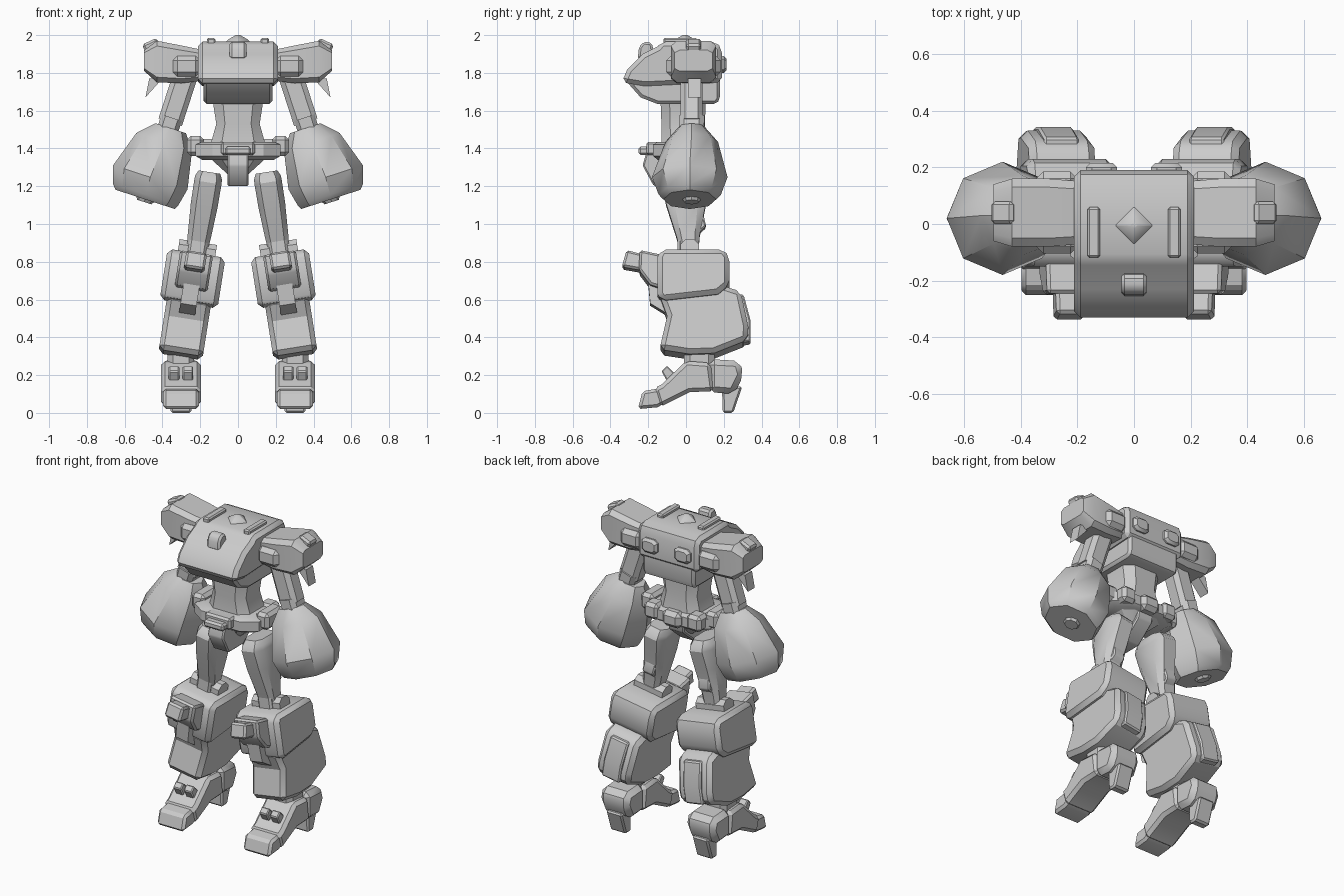
import bpy, bmesh, math
from mathutils import Matrix, Vector


def limb(pivot, degrees):
    """Tilts a part outward about a pivot, keeping z readable as world height."""
    p = Vector(pivot)
    return (Matrix.Translation(p) @ Matrix.Rotation(-math.radians(degrees), 4, 'Y')
            @ Matrix.Translation((0, 0, -p.z)))


I = Matrix.Identity(4)
LEG = limb((0.155, 0, 1.25), 9)
ARM = limb((0.30, 0.03, 1.72), 18)
FOOT = Matrix.Translation((0.302, 0, 0))


def finish(name, bm, matrix=I, bevel=0.0, mirror=False, angle=32):
    bmesh.ops.recalc_face_normals(bm, faces=bm.faces)
    if bevel:
        sharp = [e for e in bm.edges if e.calc_face_angle(0) > math.radians(35)]
        bmesh.ops.bevel(bm, geom=sharp, offset=bevel, segments=1, affect='EDGES',
                        clamp_overlap=True)
    bm.transform(matrix)
    bmesh.ops.recalc_face_normals(bm, faces=bm.faces)
    mesh = bpy.data.meshes.new(name)
    bm.to_mesh(mesh)
    bm.free()
    ob = bpy.data.objects.new(name, mesh)
    bpy.context.collection.objects.link(ob)
    bpy.ops.object.select_all(action='DESELECT')
    bpy.context.view_layer.objects.active = ob
    ob.select_set(True)
    bpy.ops.object.shade_smooth_by_angle(angle=math.radians(angle))
    if mirror:
        mod = ob.modifiers.new("mirror", 'MIRROR')
        mod.use_mirror_merge = False
    return ob


def loft(name, rings, matrix=I, k=0.6, **kw):
    """Eight-sided rings (z, cx, cy, hx, hy); k is the flat share, None = regular."""
    if k is None:
        shape = [(math.cos(i * math.pi / 4), math.sin(i * math.pi / 4)) for i in range(8)]
    else:
        shape = [(1, -k), (1, k), (k, 1), (-k, 1), (-1, k), (-1, -k), (-k, -1), (k, -1)]
    bm = bmesh.new()
    loops = [[bm.verts.new((cx + hx * a, cy + hy * b, z)) for a, b in shape]
             for z, cx, cy, hx, hy in rings]
    for lo, hi in zip(loops, loops[1:]):
        for i in range(8):
            j = (i + 1) % 8
            bm.faces.new((lo[i], lo[j], hi[j], hi[i]))
    bm.faces.new(loops[0])
    bm.faces.new(loops[-1])
    return finish(name, bm, matrix, **kw)


def prism(name, profile, half, matrix=I, **kw):
    """Side profile in (y, z) extruded across x."""
    bm = bmesh.new()
    face = bm.faces.new([bm.verts.new((-half, y, z)) for y, z in profile])
    ext = bmesh.ops.extrude_face_region(bm, geom=[face])
    bmesh.ops.translate(bm, vec=(2 * half, 0, 0),
                        verts=[v for v in ext['geom'] if isinstance(v, bmesh.types.BMVert)])
    return finish(name, bm, matrix, **kw)


def box(name, lo, hi, matrix=I, bevel=0.012, **kw):
    profile = [(lo[1], lo[2]), (hi[1], lo[2]), (hi[1], hi[2]), (lo[1], hi[2])]
    shift = Matrix.Translation(((lo[0] + hi[0]) / 2, 0, 0))
    return prism(name, profile, (hi[0] - lo[0]) / 2, matrix @ shift, bevel=bevel, **kw)


# Torso
prism("upper_chest", [(-0.13, 1.965), (0.16, 1.965), (0.19, 1.93), (0.19, 1.75), (-0.22, 1.73),
                      (-0.34, 1.75), (-0.31, 1.82), (-0.23, 1.90), (-0.15, 1.94)],
      0.212, bevel=0.025)
prism("lower_chest", [(-0.32, 1.76), (-0.24, 1.67), (-0.15, 1.635), (0.16, 1.635), (0.18, 1.66),
                      (0.18, 1.78)], 0.182, bevel=0.02)
loft("waist", [(1.40, 0, -0.01, 0.15, 0.125), (1.44, 0, -0.01, 0.14, 0.12),
               (1.53, 0, -0.015, 0.115, 0.115), (1.66, 0, -0.015, 0.135, 0.12)])

# Head hatch, roof rails, sensor and rear ports
loft("head_base", [(1.95, 0, -0.005, 0.075, 0.075), (1.975, 0, -0.005, 0.055, 0.055),
                   (2.0, 0, -0.005, 0.012, 0.012)], k=0.05)
box("roof_rail", (0.12, -0.12, 1.94), (0.165, 0.06, 1.985), bevel=0.008, mirror=True)
prism("chest_sensor", [(-0.255, 1.87), (-0.25, 1.935), (-0.225, 1.965), (-0.18, 1.96),
                       (-0.17, 1.90)], 0.045, bevel=0.012)
loft("rear_port", [(0, 0, 0, 0.055, 0.045), (0.05, 0, 0, 0.055, 0.045), (0.065, 0, 0, 0.04, 0.03)],
     Matrix.Translation((0.115, 0.15, 1.845)) @ Matrix.Rotation(-math.pi / 2, 4, 'X'),
     mirror=True)

# Shoulders: loft runs along x (local x -> -z, local z -> x)
loft("shoulder", [(0.18, -1.84, 0.04, 0.08, 0.11), (0.30, -1.845, 0.04, 0.10, 0.12),
                  (0.43, -1.86, 0.04, 0.11, 0.12), (0.497, -1.865, 0.04, 0.055, 0.10)],
     Matrix.Rotation(math.pi / 2, 4, 'Y'), k=0.75, mirror=True)
box("shoulder_side_block", (0.20, -0.105, 1.78), (0.345, 0.185, 1.89), bevel=0.025, mirror=True)
box("shoulder_fin", (0.41, 0.0, 1.90), (0.495, 0.08, 1.965),
    Matrix.Translation((0.455, 0, 1.93)) @ Matrix.Rotation(math.radians(25), 4, 'Y')
    @ Matrix.Translation((-0.455, 0, -1.925)), mirror=True)
bm = bmesh.new()
tri = bm.faces.new([bm.verts.new((x, 0.01, z))
                    for x, z in [(0.40, 1.77), (0.47, 1.77), (0.49, 1.67)]])
ext = bmesh.ops.extrude_face_region(bm, geom=[tri])
bmesh.ops.translate(bm, vec=(0, 0.07, 0),
                    verts=[v for v in ext['geom'] if isinstance(v, bmesh.types.BMVert)])
finish("shoulder_spike", bm, mirror=True)

# Arms
loft("upper_arm", [(1.53, 0, 0, 0.065, 0.058), (1.78, 0, 0, 0.065, 0.058)], ARM, mirror=True)
loft("elbow_ring", [(1.47, 0, 0, 0.055, 0.065), (1.555, 0, 0, 0.058, 0.068)], ARM, mirror=True)
loft("forearm", [(1.10, 0, -0.01, 0.165, 0.14), (1.125, 0.005, -0.01, 0.182, 0.165),
                 (1.22, 0.01, -0.01, 0.207, 0.20), (1.42, -0.002, 0, 0.155, 0.14),
                 (1.50, -0.012, 0, 0.085, 0.075)], ARM, k=None, mirror=True, angle=36)
loft("forearm_nozzle", [(1.085, 0, 0, 0.04, 0.04), (1.12, 0, 0, 0.06, 0.06)], ARM,
     k=None, mirror=True)

# Pelvis
loft("belt", [(1.34, 0, -0.02, 0.19, 0.13), (1.36, 0, -0.02, 0.225, 0.155),
              (1.42, 0, -0.02, 0.225, 0.155), (1.435, 0, -0.02, 0.19, 0.13)])
box("hip_pod", (0.18, -0.09, 1.36), (0.27, 0.08, 1.465), bevel=0.02, mirror=True)
box("rear_belt_pod", (0.10, 0.05, 1.35), (0.20, 0.15, 1.45), bevel=0.02, mirror=True)
box("rear_belt_block", (-0.065, 0.05, 1.34), (0.065, 0.165, 1.44), bevel=0.025)
box("buckle_frame", (-0.09, -0.21, 1.365), (0.09, -0.10, 1.435))
box("buckle", (-0.07, -0.252, 1.365), (0.07, -0.15, 1.41))
prism("crotch_guard", [(-0.21, 1.38), (-0.23, 1.31), (-0.17, 1.20), (-0.02, 1.20), (0.10, 1.30),
                       (0.11, 1.38)], 0.055, bevel=0.008)
loft("pelvis", [(1.25, 0, -0.02, 0.04, 0.05), (1.35, 0, -0.01, 0.15, 0.12)])

# Upper legs
loft("thigh", [(0.83, 0, 0.02, 0.052, 0.045), (0.93, 0, 0.01, 0.062, 0.062),
               (1.10, 0, 0, 0.072, 0.105), (1.22, 0, 0, 0.073, 0.13),
               (1.245, 0, 0, 0.072, 0.12), (1.275, 0, 0, 0.058, 0.09)], LEG, mirror=True)
prism("hamstring_block", [(0.04, 1.06), (0.09, 1.05), (0.107, 0.98), (0.05, 0.93), (0.02, 0.95)],
      0.04, LEG, bevel=0.008, mirror=True)
box("knee_link", (-0.048, -0.045, 0.80), (0.048, 0.02, 0.93), LEG, mirror=True)
loft("knee_pin", [(-0.10, -0.855, 0.02, 0.045, 0.05), (0.10, -0.855, 0.02, 0.045, 0.05)],
     LEG @ Matrix.Rotation(math.pi / 2, 4, 'Y'), k=0.41, mirror=True)

# Knees
prism("knee_block", [(-0.13, 0.84), (0.20, 0.84), (0.23, 0.80), (0.23, 0.65), (0.17, 0.60),
                     (-0.13, 0.565), (-0.15, 0.60), (-0.15, 0.80)],
      0.155, LEG, bevel=0.04, mirror=True)
prism("knee_guard", [(-0.245, 0.845), (-0.13, 0.82), (-0.13, 0.64), (-0.19, 0.66),
                     (-0.25, 0.74)], 0.088, LEG, bevel=0.012, mirror=True)
prism("knee_tip", [(-0.34, 0.76), (-0.315, 0.85), (-0.20, 0.82), (-0.20, 0.735)],
      0.055, LEG, bevel=0.012, mirror=True)
prism("shin_guard", [(-0.20, 0.68), (-0.10, 0.68), (-0.06, 0.49), (-0.10, 0.51), (-0.19, 0.565)],
      0.043, LEG, mirror=True)

# Lower legs
prism("lower_leg", [(-0.14, 0.60), (-0.10, 0.49), (-0.14, 0.31), (0.02, 0.285), (0.15, 0.29),
                    (0.325, 0.36), (0.33, 0.43), (0.29, 0.62), (0.20, 0.65)],
      0.118, LEG, bevel=0.025, mirror=True)
prism("calf_panel", [(0.25, 0.61), (0.305, 0.61), (0.342, 0.47), (0.342, 0.36), (0.28, 0.35)],
      0.062, LEG, bevel=0.008, mirror=True)
loft("ankle", [(0.18, 0, 0.07, 0.07, 0.08), (0.33, 0.0, 0.07, 0.07, 0.08)], FOOT, mirror=True)

# Feet
prism("foot", [(-0.17, 0.13), (-0.13, 0.15), (0.0, 0.275), (0.13, 0.265), (0.15, 0.115),
               (0.02, 0.11), (-0.14, 0.03)], 0.105, FOOT, bevel=0.02, mirror=True)
prism("toe_cap", [(-0.255, 0.02), (-0.23, 0.115), (-0.14, 0.13), (-0.10, 0.06), (-0.15, 0.03)],
      0.095, FOOT, bevel=0.015, mirror=True)
for side in (-1, 1):
    prism("toe_stud_" + ("inner" if side < 0 else "outer"),
          [(-0.13, 0.22), (-0.10, 0.25), (-0.05, 0.20), (-0.09, 0.15)],
          0.028, FOOT @ Matrix.Translation((0.037 * side, 0, 0)), bevel=0.006, mirror=True)
prism("heel", [(0.12, 0.285), (0.285, 0.275), (0.305, 0.20), (0.255, 0.10), (0.12, 0.11)],
      0.10, FOOT, bevel=0.03, mirror=True)
prism("heel_spur", [(0.19, 0.14), (0.298, 0.14), (0.25, 0.0), (0.195, 0.0)],
      0.055, FOOT, bevel=0.01, mirror=True)
